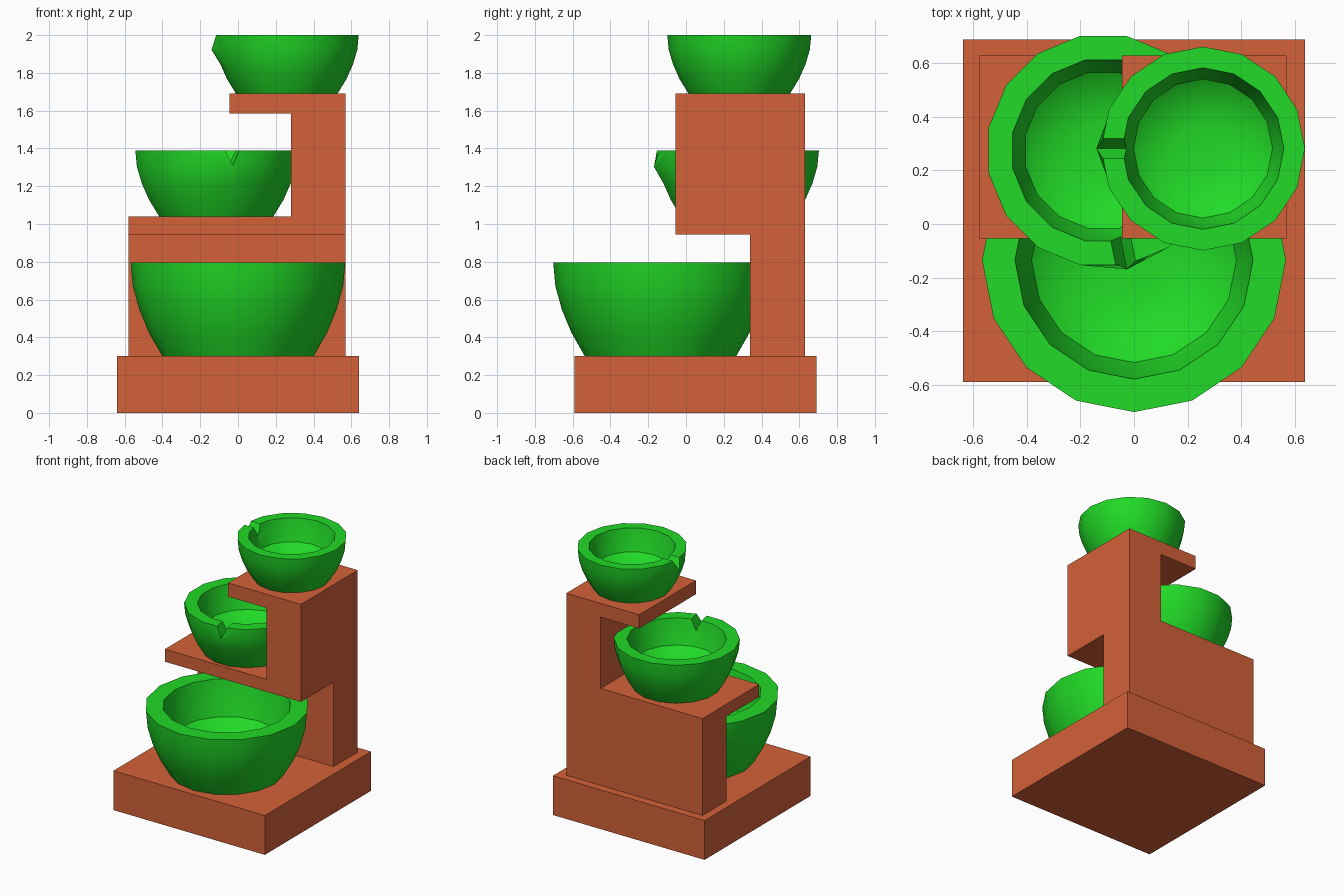
import bpy, bmesh, math
from mathutils import Vector, Matrix

if "Cube" in bpy.data.objects:
    bpy.data.objects.remove(bpy.data.objects["Cube"])


def material(name, color):
    m = bpy.data.materials.new(name)
    m.diffuse_color = color
    m.use_nodes = True
    m.node_tree.nodes["Principled BSDF"].inputs["Base Color"].default_value = m.diffuse_color
    return m


CLAY = material("clay_orange", (0.65, 0.12, 0.04, 1))
GREEN = material("glaze_green", (0.015, 0.70, 0.02, 1))


def to_object(name, bm, mat):
    bmesh.ops.recalc_face_normals(bm, faces=bm.faces)
    me = bpy.data.meshes.new(name)
    bm.to_mesh(me)
    bm.free()
    me.materials.append(mat)
    ob = bpy.data.objects.new(name, me)
    bpy.context.collection.objects.link(ob)
    return ob


def extrude(name, points, offset, mat):
    bm = bmesh.new()
    face = bm.faces.new([bm.verts.new(p) for p in points])
    ext = bmesh.ops.extrude_face_region(bm, geom=[face])["geom"]
    bmesh.ops.translate(bm, vec=offset,
                        verts=[g for g in ext if isinstance(g, bmesh.types.BMVert)])
    return to_object(name, bm, mat)


def boolean(ob, cutter, operation):
    mod = ob.modifiers.new("bool", 'BOOLEAN')
    mod.operation, mod.object, mod.solver = operation, cutter, 'EXACT'
    bpy.context.view_layer.objects.active = ob
    bpy.ops.object.modifier_apply(modifier=mod.name)
    bpy.data.objects.remove(cutter)


# base slab
extrude("base", [(-.64, -.59, 0), (.64, -.59, 0), (.64, .69, 0), (-.64, .69, 0)],
        (0, 0, .3), CLAY)

# stepped stand: front outline crossed with side outline
front = [(-.58, .29), (.57, .29), (.57, 1.69), (-.045, 1.69), (-.045, 1.585),
         (.28, 1.585), (.28, 1.04), (-.58, 1.04)]
side = [(.34, .2), (.63, .2), (.63, 1.8), (-.055, 1.8), (-.055, .945), (.34, .945)]
stand = extrude("stand", [(x, -1, z) for x, z in front], (0, 2, 0), CLAY)
cutter = extrude("stand_cutter", [(-1, y, z) for y, z in side], (2, 0, 0), CLAY)
boolean(stand, cutter, 'INTERSECT')

# bowl profile: (fraction of radius, fraction of depth)
OUTER = [(.70, 1.01), (.83, .75), (.92, .5), (.98, .25), (1, 0)]
INNER = [(1, 0), (.95, .25), (.86, .53), (.65, .68), (.3, .73)]
SIDES = 16


def bowl(name, x, y, top, depth, r_out, r_in, turn=0, spout=None):
    bm = bmesh.new()
    rings = []
    prof = [(r_out * f, d) for f, d in OUTER] + [(r_in * f, d) for f, d in INNER]
    for r, d in prof:
        ring = []
        for i in range(SIDES):
            a = math.radians(turn + i * 360 / SIDES)
            ring.append(bm.verts.new((x + r * math.cos(a), y + r * math.sin(a),
                                      top - d * depth)))
        rings.append(ring)
    for lo, hi in zip(rings, rings[1:]):
        for i in range(SIDES):
            j = (i + 1) % SIDES
            bm.faces.new((lo[i], lo[j], hi[j], hi[i]))
    bm.faces.new(rings[0][::-1])
    bm.faces.new(rings[-1])
    # pull the lip out under the spout
    if spout is not None:
        a = math.radians(spout)
        direction = Vector((math.cos(a), math.sin(a), 0))
        tip = Vector((x, y, top - .25 * depth)) + direction * r_out
        min(rings[3], key=lambda v: (v.co - tip).length).co += direction * .025
    ob = to_object(name, bm, GREEN)
    # V notch for pouring
    if spout is not None:
        rot = Matrix.Rotation(a, 3, 'Z')
        tri = [(-.038 * 1.5, .04), (.038 * 1.5, .04), (0, -.08)]
        pts = [Vector((x, y, top)) + rot @ Vector((r_in * .8, s, z)) for s, z in tri]
        notch = extrude(name + "_notch", pts, direction * .3, GREEN)
        boolean(ob, notch, 'DIFFERENCE')
    bpy.ops.object.select_all(action='DESELECT')
    ob.select_set(True)
    bpy.context.view_layer.objects.active = ob
    bpy.ops.object.shade_smooth_by_angle(angle=math.radians(32))


bowl("lower_bowl", 0, -.135, .795, .495, .568, .445)
bowl("middle_bowl", -.115, .275, 1.39, .35, .437, .345, turn=11.25, spout=-78.75)
bowl("upper_bowl", .258, .282, 2.0, .31, .381, .302, spout=180)
